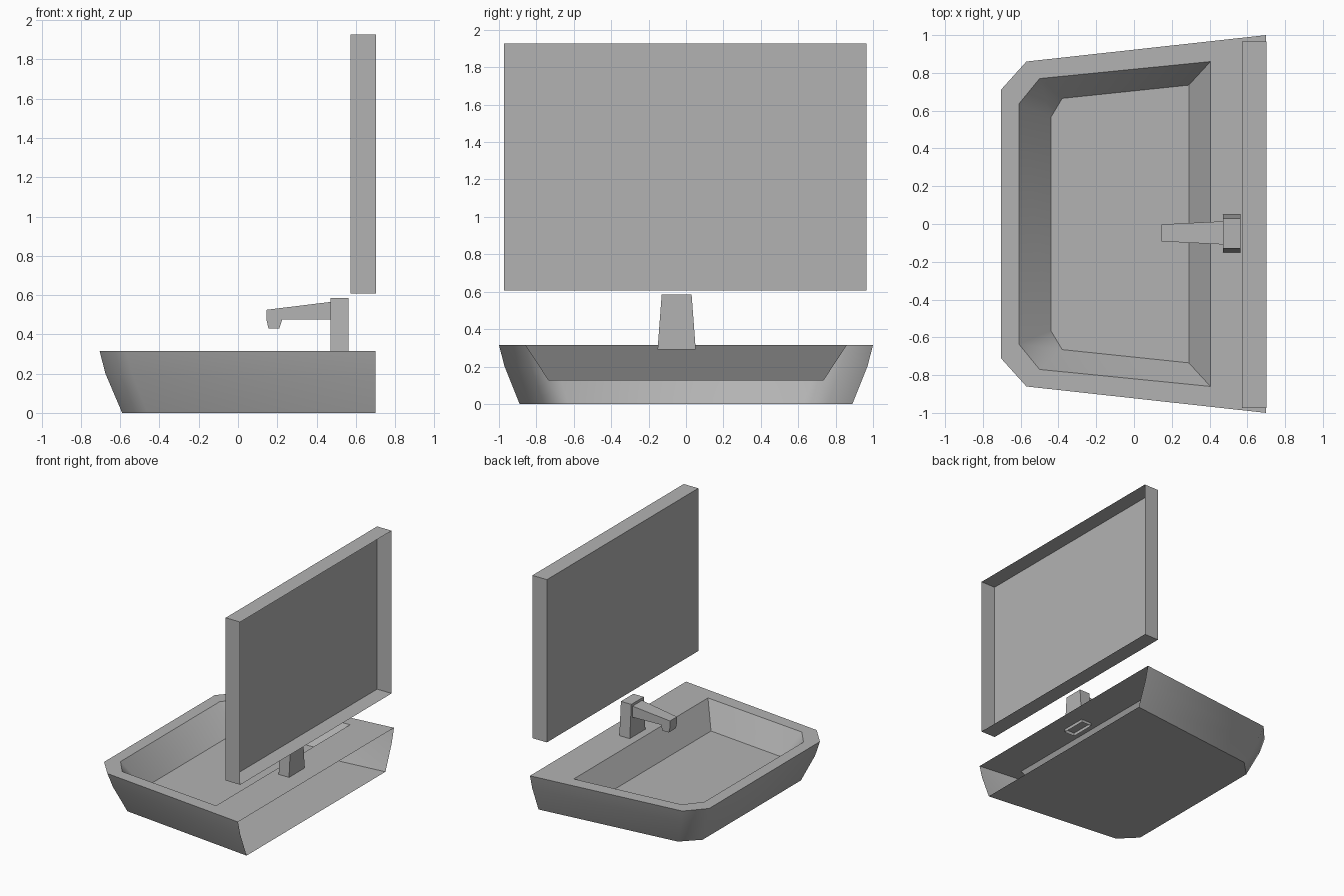
import bpy
import bmesh
import math

cube = bpy.data.objects.get("Cube")
if cube:
    bpy.data.objects.remove(cube, do_unlink=True)

grey = bpy.data.materials.new("light_grey")
grey.use_nodes = True
colour = (0.45, 0.45, 0.45, 1)
grey.diffuse_color = colour
grey.node_tree.nodes["Principled BSDF"].inputs["Base Color"].default_value = colour


def finish(name, bm, angle=None):
    """Turn a bmesh into a named object, optionally smooth shaded."""
    mesh = bpy.data.meshes.new(name)
    bm.to_mesh(mesh)
    bm.free()
    mesh.materials.append(grey)
    obj = bpy.data.objects.new(name, mesh)
    bpy.context.collection.objects.link(obj)
    if angle:
        bpy.ops.object.select_all(action="DESELECT")
        obj.select_set(True)
        bpy.context.view_layer.objects.active = obj
        bpy.ops.object.shade_smooth_by_angle(angle=math.radians(angle))
    return obj


def loft(name, rings, closed=True, cap_start=False, cap_end=False, angle=None):
    """Skin a stack of counter-clockwise rings."""
    bm = bmesh.new()
    rows = [[bm.verts.new(p) for p in ring] for ring in rings]
    n = len(rows[0])
    for lo, hi in zip(rows, rows[1:]):
        for i in range(n if closed else n - 1):
            j = (i + 1) % n
            bm.faces.new((lo[i], lo[j], hi[j], hi[i]))
    if cap_start:
        bm.faces.new(rows[0][::-1])
    if cap_end:
        bm.faces.new(rows[-1])
    return finish(name, bm, angle)


def outline(z, half):
    """Mirror half of a basin outline across y = 0."""
    return [(x, y, z) for x, y in half] + [(x, -y, z) for x, y in half[::-1]]


def rectangle(z, x0, x1, y0, y1):
    return [(x0, y0, z), (x1, y0, z), (x1, y1, z), (x0, y1, z)]


# Outer shell, open toward the wall
RIM = 0.315
rim = [(0.70, 1.0), (-0.57, 0.86), (-0.705, 0.71)]
loft("sink_shell", [
    outline(0, [(0.70, 0.89), (-0.46, 0.76), (-0.59, 0.63)]),
    outline(0.2, [(0.70, 0.97), (-0.54, 0.83), (-0.675, 0.69)]),
    outline(RIM, rim),
], closed=False, cap_start=True, angle=55)

# Flat rim and sloping bowl
loft("sink_bowl", [
    outline(RIM, rim),
    outline(RIM, [(0.405, 0.86), (-0.50, 0.77), (-0.61, 0.635)]),
    outline(0.125, [(0.29, 0.735), (-0.38, 0.665), (-0.44, 0.565)]),
], cap_end=True, angle=46)

# Thin six-sided drain on the bowl floor
bm = bmesh.new()
bmesh.ops.create_circle(bm, cap_ends=True, segments=6, radius=0.11)
bmesh.ops.translate(bm, verts=bm.verts, vec=(-0.02, -0.05, 0.127))
finish("drain", bm)

# Tap body, tapered and open underneath
loft("tap_body", [
    rectangle(0.29, 0.47, 0.563, -0.152, 0.052),
    rectangle(0.585, 0.47, 0.563, -0.13, 0.03),
], cap_end=True)

# Tap spout: side profile swept across a narrowing width
profile = [(0.47, 0.475), (0.47, 0.565), (0.145, 0.525),
           (0.145, 0.475), (0.155, 0.43), (0.21, 0.43), (0.225, 0.475)]


def spout_side(sign):
    return [(x, -0.047 + sign * (0.045 + 0.05 * (x - 0.145)), z) for x, z in profile]


loft("tap_spout", [spout_side(1), spout_side(-1)], cap_start=True, cap_end=True)

# Mirror box, open toward the wall
bm = bmesh.new()
bmesh.ops.create_cube(bm, size=1)
bmesh.ops.scale(bm, verts=bm.verts, vec=(0.13, 1.94, 1.32))
bmesh.ops.translate(bm, verts=bm.verts, vec=(0.637, -0.004, 1.267))
back = [f for f in bm.faces if f.normal.x > 0.9]
bmesh.ops.delete(bm, geom=back, context="FACES_ONLY")
finish("mirror", bm)
